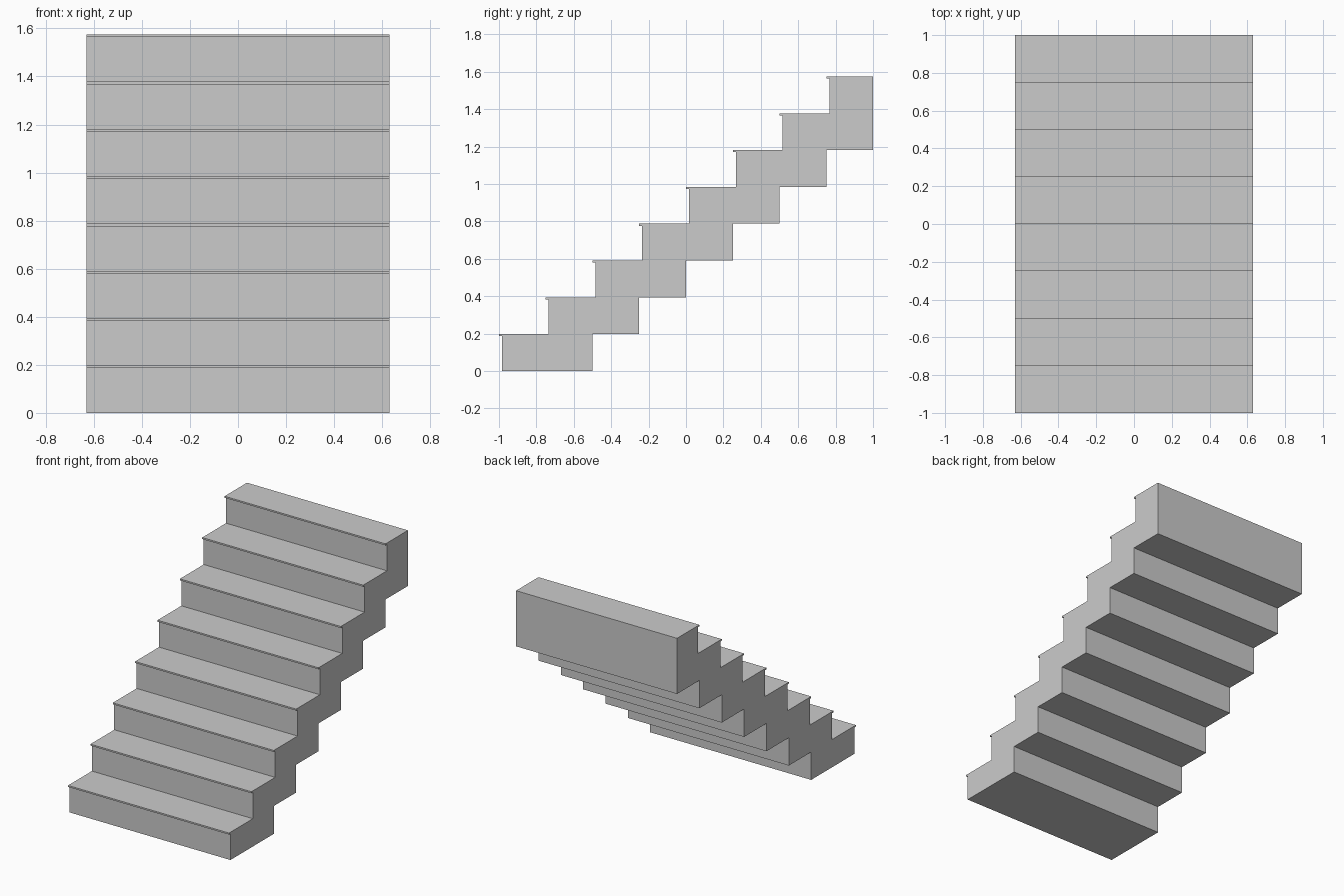
import bpy, bmesh

if "Cube" in bpy.data.objects:
    bpy.data.objects.remove(bpy.data.objects["Cube"])

STEPS = 8
RISE = 1.575 / STEPS
RUN = 0.25
HALF_W = 0.63
NOSE_D, NOSE_H = 0.016, 0.011

# Upper outline: riser, nosing lip, tread for each step
profile = []
for i in range(STEPS):
    y, z = -1 + RUN * i, RISE * i
    top = z + RISE
    profile += [(y + NOSE_D, z), (y + NOSE_D, top - NOSE_H), (y, top - NOSE_H), (y, top)]
profile.append((1.0, RISE * STEPS))

# Stepped underside, from the back down to the foot
for i in range(STEPS - 2, 0, -1):
    y = -1 + RUN * (i + 1)
    profile += [(y + RUN, RISE * i), (y, RISE * i)]
profile.append((-1 + 2 * RUN, 0.0))

# Extrude the side profile across the width
bm = bmesh.new()
face = bm.faces.new([bm.verts.new((-HALF_W, y, z)) for y, z in profile])
ext = bmesh.ops.extrude_face_region(bm, geom=[face], use_keep_orig=True)
verts = [g for g in ext["geom"] if isinstance(g, bmesh.types.BMVert)]
bmesh.ops.translate(bm, verts=verts, vec=(2 * HALF_W, 0, 0))
bmesh.ops.recalc_face_normals(bm, faces=bm.faces[:])

mesh = bpy.data.meshes.new("stair_flight")
bm.to_mesh(mesh)
bm.free()
bpy.context.collection.objects.link(bpy.data.objects.new("stair_flight", mesh))
